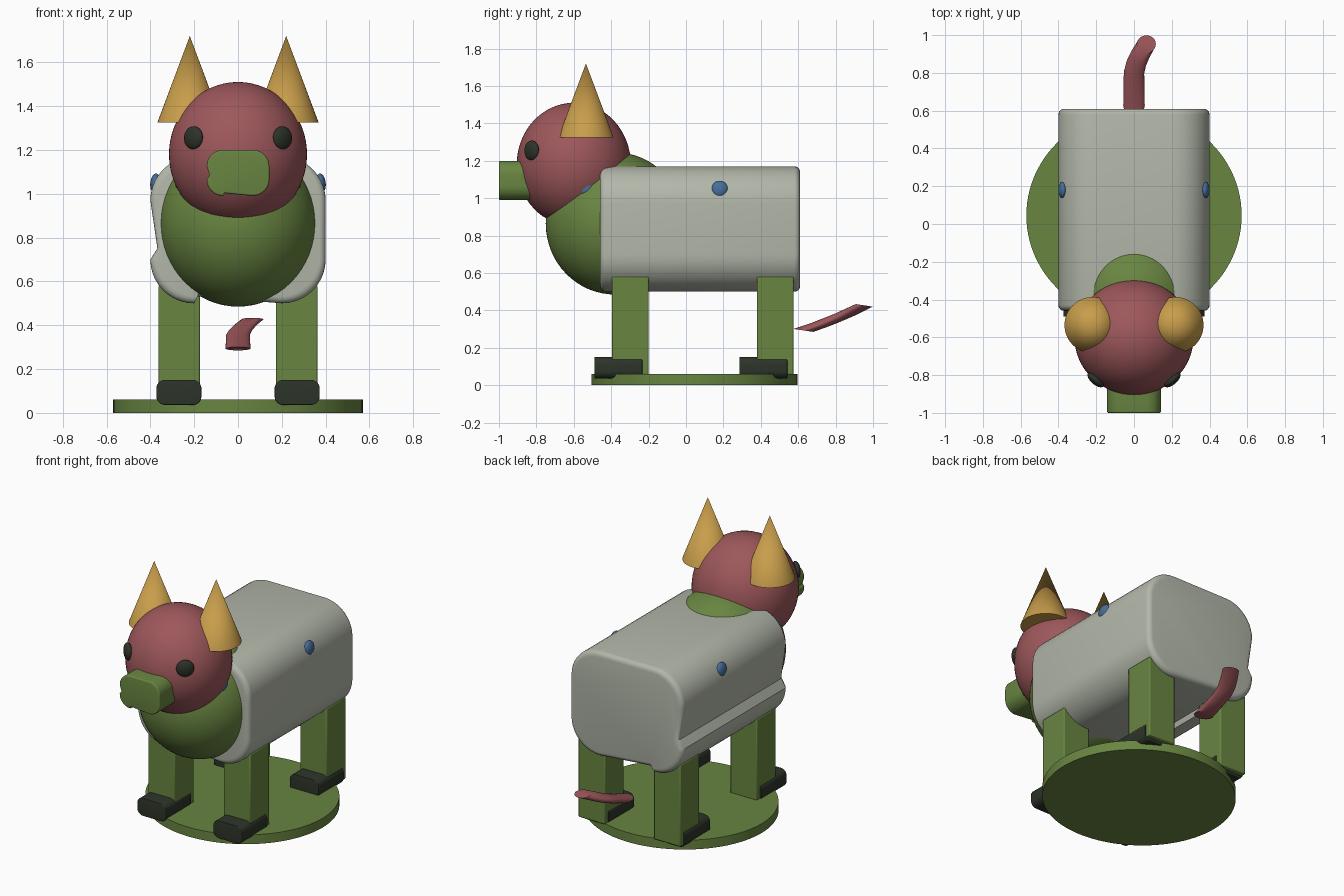
import bpy, bmesh, math
from mathutils import Vector

cube = bpy.data.objects.get("Cube")
if cube:
    bpy.data.objects.remove(cube, do_unlink=True)


def material(name, rgb):
    m = bpy.data.materials.new(name)
    m.use_nodes = True
    m.diffuse_color = (*rgb, 1)
    m.node_tree.nodes["Principled BSDF"].inputs["Base Color"].default_value = (*rgb, 1)
    return m


GREEN = material("moss_green", (0.14, 0.235, 0.053))
GREY = material("pale_grey", (0.45, 0.475, 0.40))
RED = material("dusty_red", (0.34, 0.096, 0.105))
GOLD = material("ochre_gold", (0.58, 0.34, 0.07))
DARK = material("dark_olive", (0.026, 0.034, 0.022))
BLUE = material("steel_blue", (0.061, 0.156, 0.328))


def finish(obj, name, mat, angle=35):
    obj.name = name
    obj.data.materials.append(mat)
    bpy.ops.object.select_all(action="DESELECT")
    obj.select_set(True)
    bpy.context.view_layer.objects.active = obj
    bpy.ops.object.shade_smooth_by_angle(angle=math.radians(angle))
    return obj


def ball(name, mat, centre, radii, rot=(0, 0, 0), seg=48):
    bpy.ops.mesh.primitive_uv_sphere_add(segments=seg, ring_count=seg // 2,
                                         location=centre, rotation=rot)
    bpy.context.object.scale = radii
    return finish(bpy.context.object, name, mat)


def loft(name, mat, rings):
    """Skin a list of equally long point rings and cap both ends."""
    bm = bmesh.new()
    loops = [[bm.verts.new(p) for p in ring] for ring in rings]
    n = len(loops[0])
    for a, b in zip(loops, loops[1:]):
        for i in range(n):
            j = (i + 1) % n
            bm.faces.new((a[i], a[j], b[j], b[i]))
    bm.faces.new(loops[0][::-1])
    bm.faces.new(loops[-1])
    bmesh.ops.recalc_face_normals(bm, faces=bm.faces)
    mesh = bpy.data.meshes.new(name)
    bm.to_mesh(mesh)
    bm.free()
    obj = bpy.data.objects.new(name, mesh)
    bpy.context.collection.objects.link(obj)
    return finish(obj, name, mat)


def rounded_profile(w, h, r, dent, steps=10):
    """Rounded rectangle; a dent pinches both sides of the low -x corner."""
    pts = []
    for k, (sx, sz) in enumerate(((1, -1), (1, 1), (-1, 1), (-1, -1))):
        if k == 3 and dent:
            pts.append((-w + dent, -h + r + dent * 1.6))
        for i in range(steps + 1):
            a = math.radians(-90 + 90 * k + 90 * i / steps)
            pts.append((sx * (w - r) + r * math.cos(a), sz * (h - r) + r * math.sin(a)))
    if dent:
        pts.append((-w + r + dent * 0.3, -h + dent))
    return pts


def rounded_block(name, mat, x, z, y0, y1, w, h, r, dent, bevel):
    """Rounded profile run along y, with softened ends."""
    prof = rounded_profile(w, h, r, dent)
    stations = []
    for i in range(5):
        a = math.pi / 2 * i / 4
        stations.append((bevel * (1 - math.sin(a)), bevel * (1 - math.cos(a))))
    ends = [(y0 + d, s) for s, d in stations]
    ends += [(y1 - d, s) for s, d in reversed(stations)]
    rings = [[(x + px * (1 - s / w), y, z + pz * (1 - s / h)) for px, pz in prof]
             for y, s in ends]
    return loft(name, mat, rings)


# Base plate
bpy.ops.mesh.primitive_cylinder_add(vertices=96, radius=1, depth=0.06, location=(0, 0.045, 0.03))
bpy.context.object.scale = (0.57, 0.55, 1)
finish(bpy.context.object, "base_plate", GREEN)

# Trunk, chest, head and snout
rounded_block("body", GREY, 0, 0.835, -0.46, 0.61, 0.40, 0.335, 0.20, 0.032, 0.03)
ball("chest", GREEN, (0, -0.38, 0.865), (0.36, 0.37, 0.38), seg=64)
ball("head", RED, (0, -0.60, 1.18), (0.315, 0.305, 0.33), seg=64)
rounded_block("snout", GREEN, 0, 1.095, -1.0, -0.72, 0.143, 0.105, 0.075, 0.013, 0.008)

for side, s in (("left", 1), ("right", -1)):
    # Ears
    bpy.ops.mesh.primitive_cone_add(vertices=64, radius1=0.148, radius2=0, depth=0.395,
                                    location=(s * 0.22, -0.535, 1.5225))
    finish(bpy.context.object, side + "_ear", GOLD)

    # Eyes and coloured spots
    ball(side + "_eye", DARK, (s * 0.203, -0.825, 1.255), (0.053, 0.025, 0.053),
         (0, 0, s * math.radians(41)), 32)
    ball(side + "_body_spot", BLUE, (s * 0.379, 0.18, 1.05), (0.021, 0.043, 0.043),
         (0, -s * 0.15, 0), 32)
    ball(side + "_neck_spot", BLUE, (s * 0.265, -0.53, 1.05), (0.021, 0.043, 0.043), seg=32)

    # Legs with hooves pointing forward
    for end, y, toe in (("front", -0.2975, -0.49), ("back", 0.4775, 0.285)):
        bpy.ops.mesh.primitive_cube_add(size=1, location=(s * 0.268, y, 0.3175))
        leg = bpy.context.object
        leg.scale = (0.19, 0.195, 0.525)
        bpy.ops.object.transform_apply(location=False, rotation=False, scale=True)
        bev = leg.modifiers.new("soft_edges", "BEVEL")
        bev.width = 0.007
        bev.segments = 2
        finish(leg, f"{end}_{side}_leg", GREEN)
        rounded_block(f"{end}_{side}_hoof", DARK, s * 0.27, 0.0935, toe, toe + 0.257,
                      0.103, 0.057, 0.04, 0, 0.004)

# Tail swept from nearly level rings
path = [(0, 0.628, 0.293), (0, 0.72, 0.325), (0, 0.80, 0.357),
        (0.012, 0.85, 0.378), (0.035, 0.90, 0.402), (0.066, 0.953, 0.427)]
rings = []
for k, (cx, cy, cz) in enumerate(path):
    r = 0.057 - 0.0015 * k
    ring = []
    for i in range(32):
        a = math.tau * i / 32
        dy = r * math.sin(a) * 0.92
        ring.append(Vector((cx + r * math.cos(a), cy + dy, cz - 0.15 * dy)))
    rings.append(ring)
loft("tail", RED, rings)
